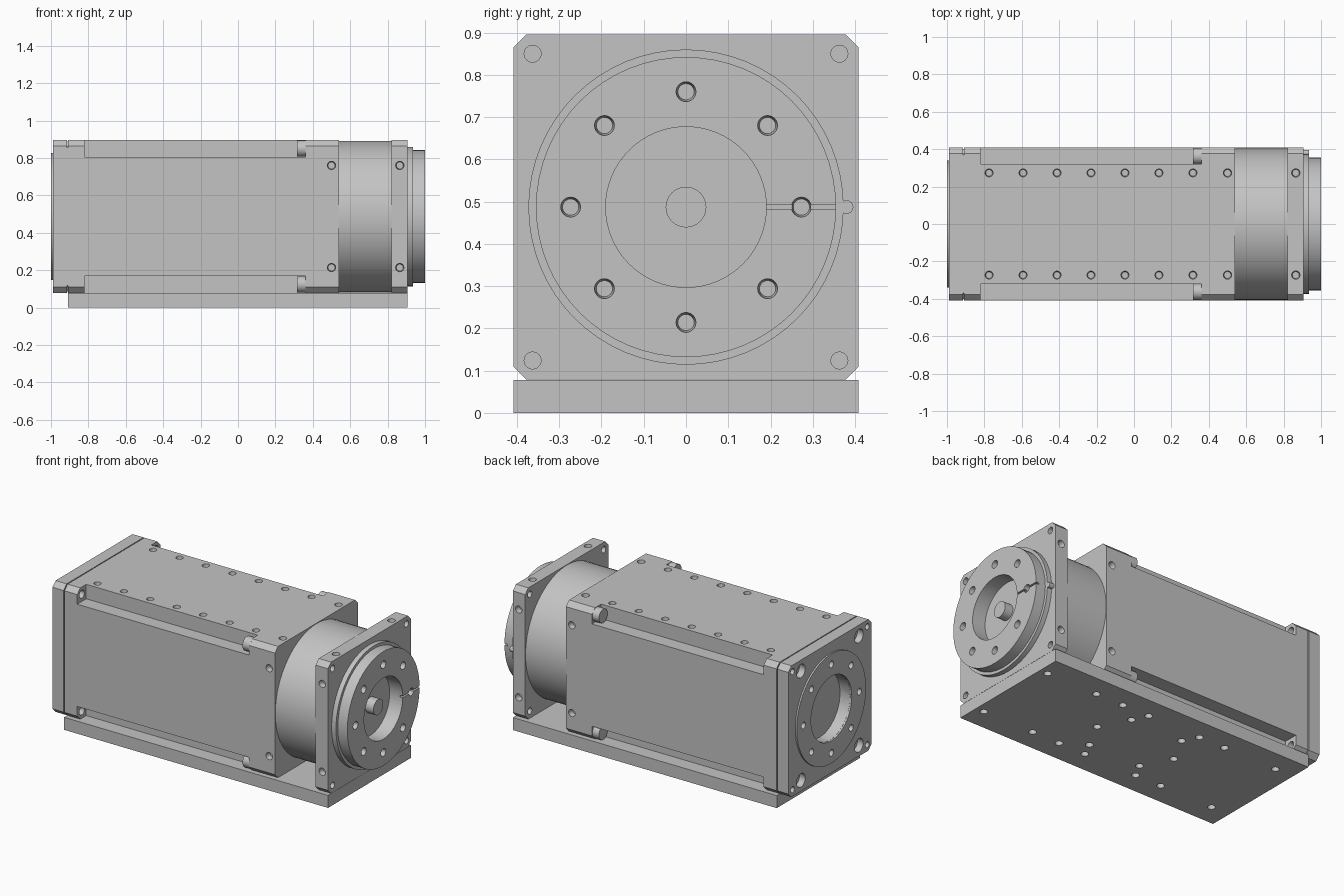
import bpy, bmesh, math
from mathutils import Vector, Matrix

cube = bpy.data.objects.get("Cube")
if cube:
    bpy.data.objects.remove(cube, do_unlink=True)

AXIS = 0.487     # height of the spindle axis
HALF = 0.408     # half width of the square section
X, Y, Z = Vector((1, 0, 0)), Vector((0, 1, 0)), Vector((0, 0, 1))
SIGNS = [(a, b) for a in (-1, 1) for b in (-1, 1)]

grey = bpy.data.materials.new("machined grey")
grey.use_nodes = True
grey.diffuse_color = (0.55, 0.55, 0.55, 1)
grey.node_tree.nodes["Principled BSDF"].inputs["Base Color"].default_value = grey.diffuse_color


def finish(name, bm):
    bmesh.ops.recalc_face_normals(bm, faces=bm.faces)
    mesh = bpy.data.meshes.new(name)
    bm.to_mesh(mesh)
    bm.free()
    mesh.materials.append(grey)
    obj = bpy.data.objects.new(name, mesh)
    bpy.context.collection.objects.link(obj)
    return obj


def activate(obj):
    bpy.ops.object.select_all(action='DESELECT')
    obj.select_set(True)
    bpy.context.view_layer.objects.active = obj


def smooth(obj):
    activate(obj)
    bpy.ops.object.shade_smooth_by_angle(angle=math.radians(30))


def add_box(bm, lo, hi):
    lo, hi = Vector(lo), Vector(hi)
    bmesh.ops.create_cube(bm, size=1, matrix=Matrix.Translation((lo + hi) / 2)
                          @ Matrix.Diagonal((*(hi - lo), 1)))


def add_hole(bm, mouth, inward, radius, depth, taper=0.8):
    # Round cutter that starts just outside the surface
    start, length = Vector(mouth) - inward * 0.005, depth + 0.005
    turn = inward.to_track_quat('Z', 'Y').to_matrix().to_4x4()
    bmesh.ops.create_cone(bm, cap_ends=True, segments=24, radius1=radius,
                          radius2=radius * taper, depth=length,
                          matrix=Matrix.Translation(start + inward * length / 2) @ turn)


def prism(name, x0, x1, half=HALF, chamfer=0.03):
    # Square bar along x with cut corners
    bm = bmesh.new()
    c = half - chamfer
    outline = [(half, -c), (half, c), (c, half), (-c, half),
               (-half, c), (-half, -c), (-c, -half), (c, -half)]
    face = bm.faces.new([bm.verts.new((x0, y, AXIS + z)) for y, z in outline])
    new = bmesh.ops.extrude_face_region(bm, geom=[face])["geom"]
    bmesh.ops.translate(bm, vec=X * (x1 - x0),
                        verts=[v for v in new if isinstance(v, bmesh.types.BMVert)])
    return finish(name, bm)


def lathe(name, profile, closed=False):
    # Turn (x, radius) points about the spindle axis
    bm = bmesh.new()
    verts = [bm.verts.new((x, 0, AXIS + r)) for x, r in profile]
    pairs = list(zip(verts, verts[1:])) + ([(verts[-1], verts[0])] if closed else [])
    edges = [bm.edges.new(p) for p in pairs]
    bmesh.ops.spin(bm, geom=verts + edges, axis=X, cent=(0, 0, AXIS),
                   steps=64, angle=math.tau, use_merge=False)
    bmesh.ops.remove_doubles(bm, verts=bm.verts, dist=0.0001)
    return finish(name, bm)


def cut(obj, fill):
    bm = bmesh.new()
    fill(bm)
    cutter = finish(obj.name + "_cutter", bm)
    cutter.hide_render = True
    mod = obj.modifiers.new("cut", 'BOOLEAN')
    mod.operation, mod.solver, mod.object = 'DIFFERENCE', 'EXACT', cutter
    activate(obj)
    bpy.ops.object.modifier_apply(modifier=mod.name)
    bpy.data.objects.remove(cutter, do_unlink=True)


def side_holes(bm, x):
    # Two holes on each of the four long sides
    for s in (-1, 1):
        for off in (-0.273, 0.273):
            add_hole(bm, (x, s * HALF, AXIS + off), -s * Y, 0.023, 0.035)
            add_hole(bm, (x, off, AXIS + s * HALF), -s * Z, 0.023, 0.035)


def bolt_circle(bm, x, inward, radius, hole, depth):
    for i in range(8):
        a = i * math.tau / 8
        add_hole(bm, (x, radius * math.cos(a), AXIS + radius * math.sin(a)), inward, hole, depth)


# Base plate with mounting holes underneath
bm = bmesh.new()
add_box(bm, (-0.91, -HALF, 0), (0.905, HALF, 0.078))
base = finish("base_plate", bm)


def base_cuts(bm):
    spots = [(x, s * 0.273) for s in (-1, 1)
             for x in (0.85, 0.5, 0.31, 0.125, -0.24, -0.42, -0.785)]
    spots += [(x, s * 0.18) for s in (-1, 1) for x in (0.17, -0.19)]
    spots += [(0.265, 0), (-0.285, 0)]
    for x, y in spots:
        add_hole(bm, (x, y, 0), Z, 0.023, 0.04)


cut(base, base_cuts)
smooth(base)

# Main housing with notched corners
body = prism("main_housing", -0.908, 0.54)


def notch_cuts(bm):
    for sy, sz in SIGNS:
        y, z = sorted((sy * 0.32, sy * 0.5)), sorted((sz * 0.318, sz * 0.5))
        add_box(bm, (-0.82, y[0], AXIS + z[0]), (0.36, y[1], AXIS + z[1]))


def body_cuts(bm):
    side_holes(bm, 0.5)
    for i in range(7):
        for y in (-0.273, 0.273):
            add_hole(bm, (-0.775 + i * 0.1817, y, AXIS + HALF), -Z, 0.022, 0.035)
    for sy, sz in SIGNS:
        add_hole(bm, (-0.82, sy * 0.363, AXIS + sz * 0.363), -X, 0.025, 0.05)


cut(body, notch_cuts)
cut(body, body_cuts)
smooth(body)

# Bolt heads at the front end of each notch
for sy, sz in SIGNS:
    bm = bmesh.new()
    add_hole(bm, (0.32, sy * 0.363, AXIS + sz * 0.363), X, 0.043, 0.045, taper=1)
    smooth(finish("housing_bolt", bm))

# Rear cap, seam and ring
prism("rear_seam", -0.92, -0.905, HALF - 0.008)
cap = prism("rear_cap", -0.99, -0.914)
ring = lathe("rear_ring", [(-0.985, 0.2), (-1, 0.2), (-1, 0.34), (-0.985, 0.34)], closed=True)


def cap_cuts(bm):
    add_hole(bm, (-0.99, 0, AXIS), X, 0.2, 0.09, taper=1)
    bolt_circle(bm, -1, X, 0.275, 0.021, 0.04)
    for sy, sz in SIGNS:
        add_hole(bm, (-0.99, sy * 0.285, AXIS + sz * 0.34), X, 0.042, 0.04, taper=1)
        add_hole(bm, (-0.99, sy * 0.367, AXIS + sz * 0.367), X, 0.019, 0.04)


cut(cap, cap_cuts)
cut(ring, lambda bm: bolt_circle(bm, -1, X, 0.275, 0.021, 0.04))
smooth(cap)
smooth(ring)

# Round neck between housing and flange
smooth(lathe("neck", [(0.53, 0), (0.53, 0.405), (0.83, 0.405), (0.83, 0)]))

# Square front flange
flange = prism("front_flange", 0.82, 0.905)


def flange_cuts(bm):
    side_holes(bm, 0.865)
    for sy, sz in SIGNS:
        add_hole(bm, (0.905, sy * 0.363, AXIS + sz * 0.363), -X, 0.02, 0.1, taper=1)


cut(flange, flange_cuts)
smooth(flange)

# Output disc with recess and centre hub
disc = lathe("output_disc", [(0.9, 0), (0.9, 0.373), (0.935, 0.373), (0.935, 0.355), (1, 0.355),
                             (1, 0.19), (0.91, 0.19), (0.91, 0.048), (0.965, 0.048), (0.965, 0)])
cut(disc, lambda bm: bolt_circle(bm, 1, -X, 0.273, 0.024, 0.05))
cut(disc, lambda bm: add_box(bm, (0.98, 0.18, AXIS - 0.005), (1.01, 0.4, AXIS + 0.005)))
smooth(disc)

# Index pin beside the disc
bm = bmesh.new()
add_hole(bm, (0.905, 0.38, AXIS), X, 0.016, 0.031, taper=1)
smooth(finish("index_pin", bm))
